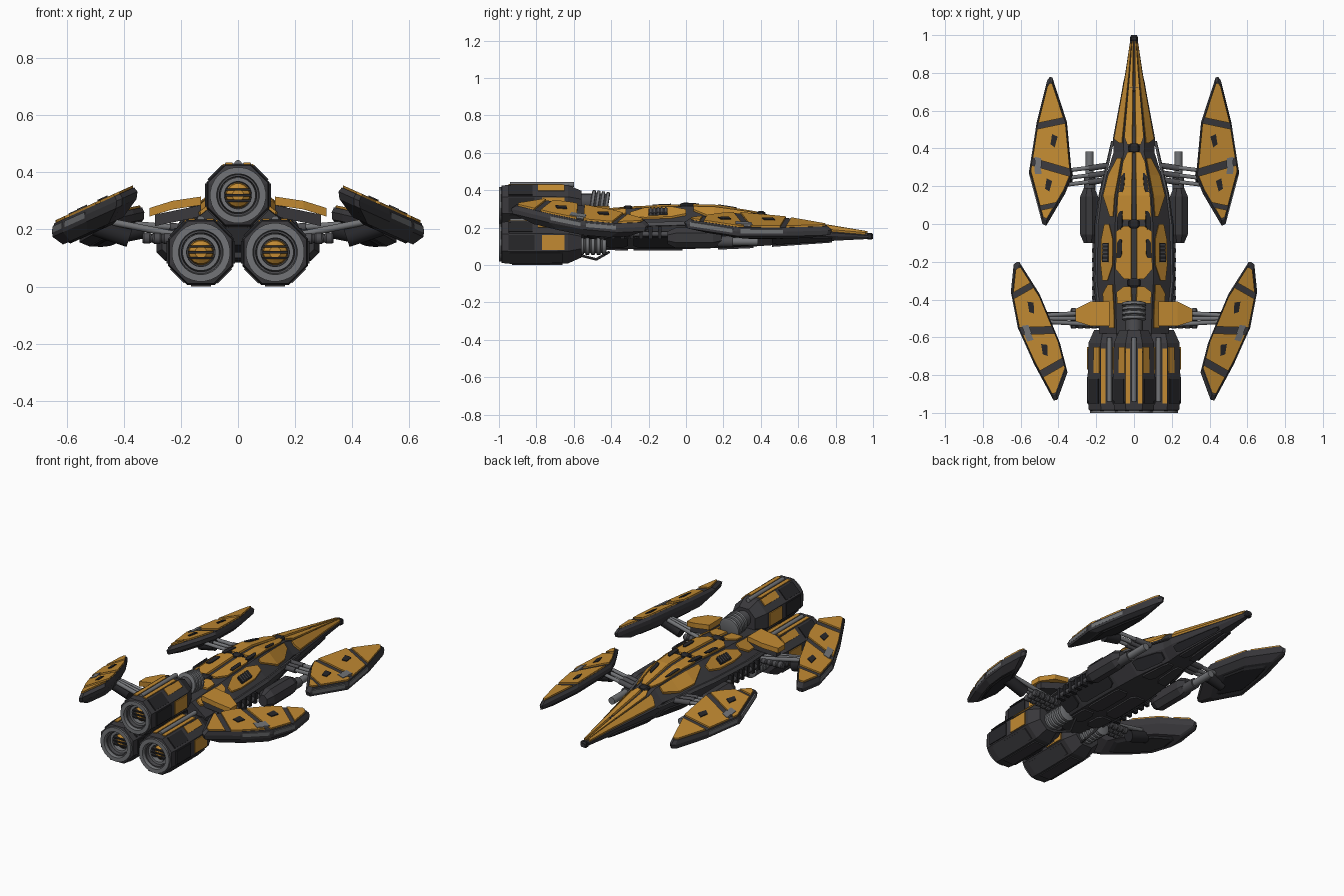
import bpy, math
from mathutils import Vector as V

if "Cube" in bpy.data.objects:
    bpy.data.objects.remove(bpy.data.objects["Cube"])

def mat(name, r, g, b):
    m = bpy.data.materials.new(name)
    m.diffuse_color = (r, g, b, 1)
    m.use_nodes = True
    m.node_tree.nodes["Principled BSDF"].inputs["Base Color"].default_value = m.diffuse_color
    return m

DARK = mat("dark_grey", .042, .041, .046)
CHAR = mat("charcoal", .02, .02, .023)
STEEL = mat("steel_grey", .17, .175, .185)
MID = mat("mid_grey", .075, .075, .082)
ORANGE = mat("amber", .54, .255, .032)

def loft(name, rings, m, loop=False, smooth=False):
    """Skin a list of equal-length point rings; cap the ends unless looped."""
    n = len(rings[0])
    verts = [tuple(p) for r in rings for p in r]
    k = len(rings)
    faces = [(i * n + j, i * n + (j + 1) % n, (i + 1) % k * n + (j + 1) % n, (i + 1) % k * n + j)
             for i in range(k if loop else k - 1) for j in range(n)]
    if not loop:
        faces += [tuple(range(n)), tuple(range((k - 1) * n, k * n))]
    me = bpy.data.meshes.new(name)
    me.from_pydata(verts, [], faces)
    import bmesh
    bm = bmesh.new()
    bm.from_mesh(me)
    bmesh.ops.recalc_face_normals(bm, faces=bm.faces)
    bm.to_mesh(me)
    bm.free()
    me.materials.append(m)
    if smooth:
        me.shade_smooth()
        me.set_sharp_from_angle(angle=.6)
    ob = bpy.data.objects.new(name, me)
    bpy.context.collection.objects.link(ob)
    return ob

def tube(name, a, b, r, m, n=12, ribs=0):
    """Cylinder from a to b, optionally with bellows ribs."""
    a, b = V(a), V(b)
    d = (b - a).normalized()
    u = d.orthogonal().normalized()
    w = d.cross(u)
    st = [(0, r), (1, r)]
    if ribs:
        st = []
        for i in range(ribs):
            st += [(i / ribs, r * .8), ((i + .15) / ribs, r), ((i + .7) / ribs, r), ((i + .85) / ribs, r * .8)]
    rings = [[a.lerp(b, t) + (u * math.cos(2 * math.pi * j / n) + w * math.sin(2 * math.pi * j / n)) * q
              for j in range(n)] for t, q in st]
    return loft(name, rings, m, smooth=True)

def box(name, x0, x1, y0, y1, z0, z1, m, c=0.0):
    """Box with chamfered long edges."""
    def ring(y, s):
        cx, cz = (x0 + x1) / 2, (z0 + z1) / 2
        pts = [(x0 + c, z0), (x1 - c, z0), (x1, z0 + c), (x1, z1 - c), (x1 - c, z1), (x0 + c, z1), (x0, z1 - c), (x0, z0 + c)]
        if c == 0:
            pts = [(x0, z0), (x1, z0), (x1, z1), (x0, z1)]
        return [(cx + (x - cx) * s, y, cz + (z - cz) * s) for x, z in pts]
    st = [(y0, .6), (y0 + c * 1.5, 1), (y1 - c * 1.5, 1), (y1, .6)] if c else [(y0, 1), (y1, 1)]
    return loft(name, [ring(y, s) for y, s in st], m)

# ---- hull: y, half width, top z, bottom z
SECT = [(1, .016, .165, .14), (.8, .046, .198, .13), (.45, .112, .255, .105), (.38, .108, .275, .1),
        (.15, .18, .312, .09), (0, .2, .315, .085), (-.3, .206, .302, .085), (-.45, .19, .29, .09), (-.58, .185, .28, .1)]

def sect(y):
    for a, b in zip(SECT, SECT[1:]):
        if b[0] <= y <= a[0]:
            t = (a[0] - y) / (a[0] - b[0])
            return [p + (q - p) * t for p, q in zip(a[1:], b[1:])]

def half(y):
    w, zt, zb = sect(y)
    h = zt - zb
    return [(0, zt), (w * .5, zt), (w, zb + .6 * h), (w * .95, zb + .35 * h), (w * .55, zb), (0, zb)]

def hull_pt(s, y):
    p = half(y)
    i = min(int(s), 4)
    return V((p[i][0], y, p[i][1])).lerp(V((p[i + 1][0], y, p[i + 1][1])), s - i)

rings = []
for y, *_ in SECT:
    p = half(y)
    rings.append([(x, y, z) for x, z in p] + [(-x, y, z) for x, z in p[-2:0:-1]])
loft("hull", rings, DARK)

def deck(name, st, m, h=.011, dirv=(.25, 0, 1)):
    """Raised plate following the hull; stations are (y, s0, s1)."""
    for sx in (1, -1):
        up = V(dirv) * h
        rs = []
        for y, s0, s1 in st:
            a, b = hull_pt(s0, y), hull_pt(s1, y)
            rs.append([V((p.x * sx, p.y, p.z)) for p in (a - up * .3, b - up * .3, b + up, a + up)])
        loft(name, rs, m)

deck("nose_plate", [(.97, .3, .8), (.8, .17, .88), (.46, .13, .88), (.42, .12, .6)], ORANGE)
deck("nose_side_plate", [(.96, 1.1, 1.7), (.8, 1.08, 1.8), (.45, 1.08, 1.85), (.43, 1.1, 1.4)], ORANGE)
deck("fore_plate", [(.38, .12, .6), (.33, .12, .9), (.15, .12, .92), (.04, .12, .92), (.02, .12, .5)], ORANGE)
deck("fore_side_plate", [(.35, 1.1, 1.5), (.26, 1.1, 1.85), (.15, 1.12, 1.8), (.04, 1.12, 1.3)], ORANGE)
deck("mid_plate", [(-.01, .12, .5), (-.04, .12, .92), (-.24, .12, .92), (-.29, .12, .5)], ORANGE)
deck("mid_side_plate", [(0, 1.3, 1.55), (-.08, 1.1, 1.7), (-.22, 1.1, 1.7), (-.3, 1.35, 1.6)], ORANGE)
deck("aft_plate", [(-.33, .12, .5), (-.36, .12, .9), (-.42, .12, .9)], ORANGE)
deck("aft_side_plate", [(-.32, 1.1, 1.35), (-.37, 1.1, 1.65), (-.45, 1.1, 1.65), (-.55, 1.1, 1.4)], ORANGE)
for y in (.22, .02, -.13):
    deck("deck_vent", [(y + .05, .62, .72), (y + .03, .6, .86), (y - .03, .6, .86), (y - .05, .68, .86)], CHAR, .016)
deck("deck_grille", [(-.1, 1.3, 1.6), (-.2, 1.3, 1.6)], CHAR, .022)
for i in range(5):
    deck("grille_bar", [(-.105 - i * .02, 1.3, 1.6), (-.113 - i * .02, 1.3, 1.6)], MID, .027)
# lower side armour and belly panels
for y0, y1 in ((.78, .46), (.36, .17), (-.02, -.28), (-.31, -.44)):
    deck("belly_panel", [(y0, 4.15, 4.7), (y0 - .03, 4.1, 4.85), (y1 + .03, 4.1, 4.85), (y1, 4.15, 4.7)], DARK, .009, (0, 0, -1))
    deck("chine_panel", [(y0, 3.2, 3.7), (y0 - .03, 3.1, 3.85), (y1 + .03, 3.1, 3.85), (y1, 3.2, 3.7)], CHAR, .009, (.7, 0, -.7))
deck("side_rail", [(.44, 1.95, 2.1), (.15, 1.9, 2.2), (0, 1.9, 2.2), (-.3, 1.9, 2.2), (-.5, 1.9, 2.2)], MID, .01, (1, 0, .2))
# spine joints and nose tip
for y, w in ((.4, .03), (.0, .03), (-.31, .035)):
    z = sect(y)[1]
    box("spine_joint", -w, w, y - .025, y + .025, z - .02, z + .018, CHAR, .008)
box("nose_sensor", -.03, .03, .7, .73, .2, .222, CHAR, .006)
box("nose_tip", -.02, .02, .965, 1, .135, .172, CHAR, .006)

# ---- engines
def octa(cx, cz, y, ap, n=8):
    r = ap / math.cos(math.pi / n)
    return [(cx + r * math.cos(2 * math.pi * (i + .5) / n), y, cz + r * math.sin(2 * math.pi * (i + .5) / n)) for i in range(n)]

def facet(name, cx, cz, deg, ap, y0, y1, off, hw, h, m):
    """Panel lying on an engine facet that points along deg."""
    a = math.radians(deg)
    o, t = V((math.cos(a), 0, math.sin(a))), V((-math.sin(a), 0, math.cos(a)))
    c = V((cx, 0, cz))
    rs = [[c + V((0, y, 0)) + o * d + t * (off + s) for d, s in ((ap - .01, -hw), (ap - .01, hw), (ap + h, hw), (ap + h, -hw))]
          for y in (y0, y1)]
    loft(name, rs, m)

def engine(cx, cz, ap):
    prof = [(-.56, .7), (-.63, .97), (-.8, 1), (-.93, 1), (-.985, .95), (-.99, .82), (-.91, .78)]
    loft("engine_body", [octa(cx, cz, y, ap * k) for y, k in prof], DARK)
    k = ap / .115
    for nm, m, pr in (("nozzle_ring", STEEL, [(.102, -.97), (.102, -1), (.078, -1), (.07, -.95)]),
                      ("nozzle_liner", MID, [(.08, -.94), (.078, -.98), (.068, -.98), (.066, -.94)]),
                      ("nozzle_inner_ring", STEEL, [(.066, -.93), (.064, -.96), (.05, -.96), (.048, -.93)])):
        loft(nm, [octa(cx, cz, y, r * k, 28) for r, y in pr], m, loop=True, smooth=True)
    loft("nozzle_core", [octa(cx, cz, y, r, 16) for r, y in ((.045, -.9), (.04, -.94), (.02, -.955))], ORANGE)
    for d in (-.02, 0, .02):
        box("core_bar", cx - .045, cx + .045, -.962, -.93, cz + d - .004, cz + d + .004, CHAR)
    # top rod, amber strips, side panels
    tube("engine_rod", (cx, -.6, cz + ap), (cx, -.94, cz + ap), .013, STEEL)
    for s in (-1, 1):
        facet("engine_strip", cx, cz, 90, ap, -.95, -.66, s * .032, .012, .004, ORANGE)
        facet("engine_strip_cap", cx, cz, 90 + 45 * s, ap, -.79, -.65, -s * .02, .022, .004, ORANGE)
        facet("engine_shoulder", cx, cz, 90 + 45 * s, ap, -.95, -.82, 0, .036, .005, CHAR)
        facet("engine_side_panel", cx, cz, 90 + 90 * s, ap, -.95, -.81, 0, .04, .005, CHAR)
        facet("engine_side_amber", cx, cz, 90 + 90 * s, ap, -.77, -.65, 0, .04, .004, ORANGE)
        facet("engine_low_panel", cx, cz, 90 + 135 * s, ap, -.94, -.66, 0, .035, .004, DARK)
    facet("engine_belly", cx, cz, 270, ap, -.93, -.66, 0, .035, .005, DARK)

engine(0, .32, .11)
for sx in (1, -1):
    engine(.13 * sx, .12, .115)
    tube("lower_bellows", (.125 * sx, -.57, .105), (.125 * sx, -.42, .105), .052, STEEL, 16, 5)
    tube("fuel_line", (.09 * sx, -.56, .05), (.06 * sx, -.48, .03), .007, MID, 8)
    tube("fuel_line_front", (.06 * sx, -.48, .03), (.08 * sx, -.41, .07), .007, MID, 8)
tube("top_bellows", (0, -.51, .34), (0, -.41, .325), .064, STEEL, 20, 4)
tube("top_neck", (0, -.58, .335), (0, -.5, .335), .047, MID, 16)
box("engine_core", -.07, .07, -.8, -.56, .12, .25, CHAR, .02)

# ---- wing pods
def clip(poly, co, n):
    """Keep the part of a 2D polygon on the positive side of a line."""
    out = []
    for p, q in zip(poly, poly[1:] + poly[:1]):
        a, b = (p - co).dot(n), (q - co).dot(n)
        if a >= 0:
            out.append(p)
        if a * b < 0:
            out.append(p.lerp(q, a / (a - b)))
    return out

def wing(name, outline, zf, tips, bands, trim, thick):
    pts = [V(p) for p in outline]
    c = sum(pts, V((0, 0))) / len(pts)
    a, b = V(tips[0]), V(tips[1])
    axis = (b - a).normalized()
    side = V((axis.y, -axis.x))
    for sx in (1, -1):
        def ring(poly, k, dz):
            q = [p.lerp(c, k) for p in poly]
            return [(p.x * sx, p.y, zf(p.x, p.y) + dz) for p in q]
        loft(name, [ring(pts, .07, 0), ring(pts, 0, -.02), ring(pts, .02, -.045), ring(pts, .3, -thick)], DARK)
        loft(name + "_keel", [ring(pts, .35, -thick + .01), ring(pts, .5, -thick - .008)], CHAR)
        for i, (t0, t1) in enumerate(bands):
            tilt = side * (.25 if i % 2 else -.25)
            q = clip([p.lerp(c, .09) for p in pts], a.lerp(b, t0), axis + tilt)
            q = clip(q, a.lerp(b, t1), -axis + tilt)
            loft(name + "_plate", [ring(q, 0, -.003), ring(q, 0, .009)], ORANGE)
            if 0 < i < 3:   # dark vent and steel corner on the middle plates
                m = a.lerp(b, (t0 + t1) / 2) + side * .0
                m = sum(q, V((0, 0))) / len(q)
                v = [m + axis * u + side * w for u, w in ((-.035, -.005), (-.02, .018), (.035, .012), (.022, -.018))]
                loft(name + "_vent", [ring(v, 0, 0), ring(v, 0, .014)], CHAR)
                g = a.lerp(b, t0 if i == 2 else t1) + side * .045
                v = [g + axis * u + side * w for u, w in ((-.025, -.02), (-.025, .015), (.025, .02), (.02, -.015))]
                loft(name + "_bracket", [ring(v, 0, 0), ring(v, 0, .012)], STEEL)
        for i in trim:      # steel strip along the outer edge
            p, q = pts[i].lerp(pts[i + 1], .08), pts[i].lerp(pts[i + 1], .92)
            v = [p, q, q.lerp(c, .09), p.lerp(c, .09)]
            loft(name + "_trim", [ring(v, 0, -.03), ring(v, 0, -.008)], STEEL)

wing("front_wing", [(.445, .78), (.46, .76), (.515, .54), (.557, .27), (.485, 0), (.465, -.01), (.365, .16), (.328, .25), (.355, .54), (.432, .775)],
     lambda x, y: .235 - .35 * (x - .45) - .06 * (y - .3), ((.475, 0), (.445, .78)),
     ((-.1, .1), (.13, .37), (.42, .66), (.7, 1.1)), (2, 3), .068)
wing("rear_wing", [(.62, -.2), (.637, -.215), (.652, -.36), (.615, -.55), (.53, -.74), (.425, -.935), (.405, -.93), (.352, -.785), (.392, -.63), (.5, -.37), (.608, -.2)],
     lambda x, y: .322 - .45 * (x - .42), ((.415, -.935), (.622, -.2)),
     ((-.1, .19), (.24, .48), (.53, .78), (.82, 1.1)), (2, 3), .088)

# ---- struts, shoulder plates, side pods and guns
for sx in (1, -1):
    for y in (.22, .255, .295):
        tube("front_strut", (.14 * sx, y + .015, .2), (.38 * sx, y - .015, .22), .011, STEEL)
        tube("front_sleeve", (.14 * sx, y + .015, .2), (.24 * sx, y, .208), .016, MID)
    tube("front_wing_hub", (.33 * sx, .25, .2), (.43 * sx, .25, .18), .032, CHAR)
    for y in (-.465, -.5, -.535):
        tube("rear_strut", (.16 * sx, y, .17), (.46 * sx, y * .5 - .25, .23), .012, STEEL)
        tube("rear_sleeve", (.16 * sx, y, .165), (.34 * sx, y, .17), .02, MID, 12, 5)
    tube("rear_wing_hub", (.38 * sx, -.5, .17), (.5 * sx, -.5, .21), .034, CHAR)
    # amber shoulder plate sloping outward
    rs = [[(x * sx, y, z), (x * sx, y2, z), (x * sx, y2, z + .03), (x * sx, y, z + .03)]
          for x, y, y2, z in ((.13, -.54, -.41, .285), (.23, -.54, -.41, .27), (.31, -.515, -.45, .245))]
    loft("shoulder_plate", rs, ORANGE)
    a = [[(x * sx, y, z), (x * sx, y2, z), (x * sx, y2, z - .04), (x * sx, y, z - .04)]
         for x, y, y2, z in ((.13, -.53, -.42, .285), (.29, -.5, -.46, .252))]
    loft("shoulder_mount", a, DARK)
    lo, hi = sorted((.19 * sx, .285 * sx))
    box("side_pod", lo, hi, -.1, .19, .09, .2, DARK, .03)
    tube("gun_barrel", (.235 * sx, .15, .125), (.235 * sx, .385, .125), .021, STEEL, 16)
    tube("gun_collar", (.235 * sx, .17, .125), (.235 * sx, .25, .125), .03, MID, 16)
    tube("side_pipe", (.205 * sx, -.42, .165), (.205 * sx, -.1, .165), .014, MID)
    for i in range(6):
        x0, x1 = sorted((.17 * sx, .222 * sx))
        box("side_rib", x0, x1, -.4 + i * .05, -.38 + i * .05, .14, .205, CHAR)
